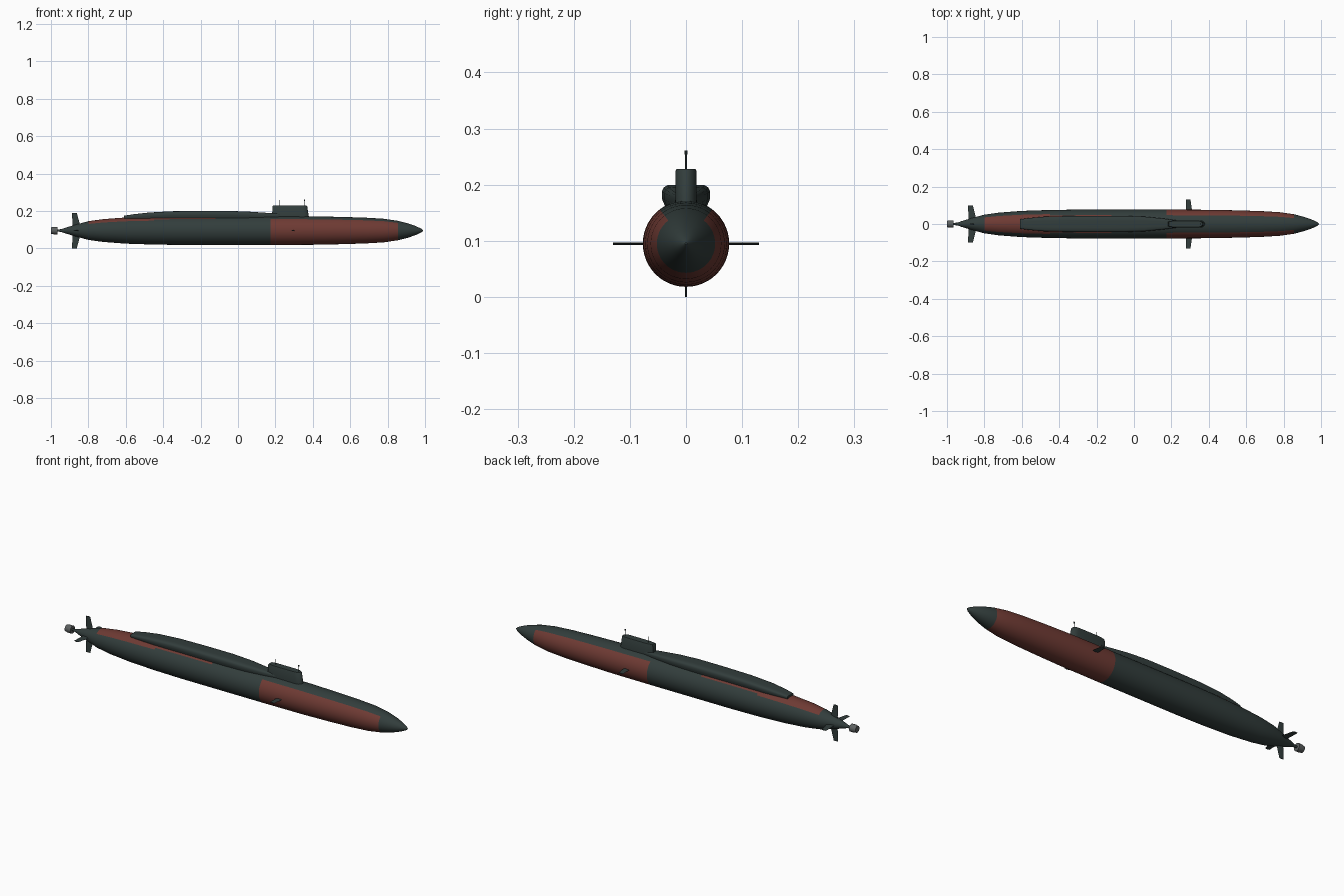
import bpy, bmesh, math
from mathutils import Vector

cube = bpy.data.objects.get("Cube")
if cube:
    bpy.data.objects.remove(cube, do_unlink=True)

AXIS = 0.095  # height of the hull centre line


def make_material(name, colour):
    mat = bpy.data.materials.new(name)
    mat.use_nodes = True
    mat.diffuse_color = (*colour, 1)
    shader = next(n for n in mat.node_tree.nodes if n.type == 'BSDF_PRINCIPLED')
    shader.inputs["Base Color"].default_value = (*colour, 1)
    shader.inputs["Roughness"].default_value = 0.7
    return mat


dark = make_material("dark green grey", (0.032, 0.047, 0.045))
red = make_material("rust red", (0.155, 0.042, 0.033))
grey = make_material("propulsor grey", (0.11, 0.12, 0.12))


def loft(name, rings, materials, angle=35, paint=None):
    """Skin a list of equal-sized closed rings and cap both ends."""
    bm = bmesh.new()
    loops = [[bm.verts.new(p) for p in ring] for ring in rings]
    count = len(loops[0])
    for a, b in zip(loops, loops[1:]):
        for i in range(count):
            j = (i + 1) % count
            bm.faces.new((a[i], a[j], b[j], b[i]))
    bm.faces.new(loops[0])
    bm.faces.new(loops[-1])
    bmesh.ops.recalc_face_normals(bm, faces=bm.faces)
    if paint:
        for face in bm.faces:
            face.material_index = paint(face.calc_center_median())
    mesh = bpy.data.meshes.new(name)
    bm.to_mesh(mesh)
    bm.free()
    for mat in materials:
        mesh.materials.append(mat)
    obj = bpy.data.objects.new(name, mesh)
    bpy.context.collection.objects.link(obj)
    bpy.ops.object.select_all(action='DESELECT')
    obj.select_set(True)
    bpy.context.view_layer.objects.active = obj
    bpy.ops.object.shade_smooth_by_angle(angle=math.radians(angle))
    return obj


def lathe(name, profile, materials, sides=48, angle=35, paint=None):
    """Turn (x, radius) pairs around the hull centre line."""
    turns = [math.tau * i / sides for i in range(sides)]
    rings = [[(x, r * math.sin(t), AXIS + r * math.cos(t)) for t in turns]
             for x, r in profile]
    return loft(name, rings, materials, angle, paint)


# Hull, painted by length and by angle from the top
def hull_paint(c):
    turn = math.degrees(math.atan2(abs(c.y), c.z - AXIS))
    if 0.175 < c.x < 0.855:
        return int(turn > 40)
    if -0.8 < c.x < -0.12:
        return int(turn < (45 if c.x < -0.45 else 38))
    return 0


hull_profile = [
    (-0.955, 0.004), (-0.92, 0.016), (-0.87, 0.031), (-0.8, 0.050), (-0.72, 0.061),
    (-0.6, 0.070), (-0.45, 0.075), (-0.3, 0.077), (-0.12, 0.077), (0.175, 0.077),
    (0.4, 0.076), (0.55, 0.073), (0.68, 0.069), (0.78, 0.063), (0.855, 0.052),
    (0.91, 0.038), (0.95, 0.024), (0.98, 0.010), (0.99, 0.002)]
lathe("hull", hull_profile, [dark, red], paint=hull_paint)

# Tail shaft and shrouded propulsor
lathe("tail_shaft", [(-0.97, 0.005), (-0.94, 0.008)], [dark], 12)
lathe("propulsor", [(-1.0, 0.017), (-0.985, 0.020), (-0.965, 0.020)], [grey], 20)

# Raised missile deck: (x, half width, top height)
deck_stations = [
    (-0.61, 0.025, 0.174), (-0.56, 0.032, 0.182), (-0.48, 0.039, 0.191),
    (-0.36, 0.042, 0.198), (-0.2, 0.043, 0.2), (-0.05, 0.043, 0.2),
    (0.06, 0.039, 0.196), (0.15, 0.030, 0.19), (0.24, 0.018, 0.184)]


def deck_ring(x, w, top):
    base = 0.15
    half = [(0.75, 0), (1, 0.5), (1, 0.76), (0.93, 0.9), (0.78, 0.98), (0.4, 1)]
    side = [(w * u, base + (top - base) * v) for u, v in half]
    return [(x, y, z) for y, z in side] + [(x, -y, z) for y, z in reversed(side)]


loft("missile_deck", [deck_ring(*s) for s in deck_stations], [dark], 40)


# Sail with a rounded leading edge and slightly sloped front
def sail_ring(z, front, rear, w):
    nose = [(front - 0.03 * (1 - math.cos(a)), w * math.sin(a))
            for a in (math.radians(d) for d in range(-90, 91, 15))]
    tail = [(rear + 0.03, w), (rear, w * 0.7), (rear, -w * 0.7), (rear + 0.03, -w)]
    return [(x, y, z) for x, y in nose + tail]


loft("sail", [sail_ring(0.15, 0.382, 0.18, 0.021), sail_ring(0.175, 0.378, 0.182, 0.019),
              sail_ring(0.224, 0.37, 0.185, 0.019), sail_ring(0.228, 0.366, 0.188, 0.017)],
     [dark], 40)


# Masts
def post(name, x, low, high, radius):
    turns = [math.tau * i / 8 for i in range(8)]
    rings = [[(x + radius * math.cos(t), radius * math.sin(t), z) for t in turns]
             for z in (low, high)]
    loft(name, rings, [dark])


post("rear_mast", 0.22, 0.22, 0.257, 0.0015)
post("front_mast", 0.355, 0.22, 0.257, 0.0015)
post("front_mast_head", 0.355, 0.254, 0.261, 0.003)


# Thin tapered fins pointing away from the centre line
def fin(name, root, tip, turn, thick=0.002):
    out = Vector((0, math.sin(turn), math.cos(turn)))
    side = Vector((0, math.cos(turn), -math.sin(turn)))
    rings = []
    for reach, rear, front in (root, tip):
        base = Vector((0, 0, AXIS)) + out * reach
        mid = rear + (front - rear) * 0.6
        rings.append([Vector((x, 0, 0)) + base + side * s * thick
                      for x, s in ((rear, 0), (mid, 1), (front, 0), (mid, -1))])
    loft(name, rings, [dark], 20)


for i, label in enumerate(("upper", "left", "lower", "right")):
    reach = 0.095 if i % 2 == 0 else 0.1
    fin(label + "_tail_fin", (0.02, -0.885, -0.842), (reach, -0.887, -0.862), i * math.pi / 2)
for label, sign in (("left", 1), ("right", -1)):
    fin(label + "_bow_plane", (0.06, 0.278, 0.312), (0.13, 0.277, 0.302), sign * math.pi / 2)
